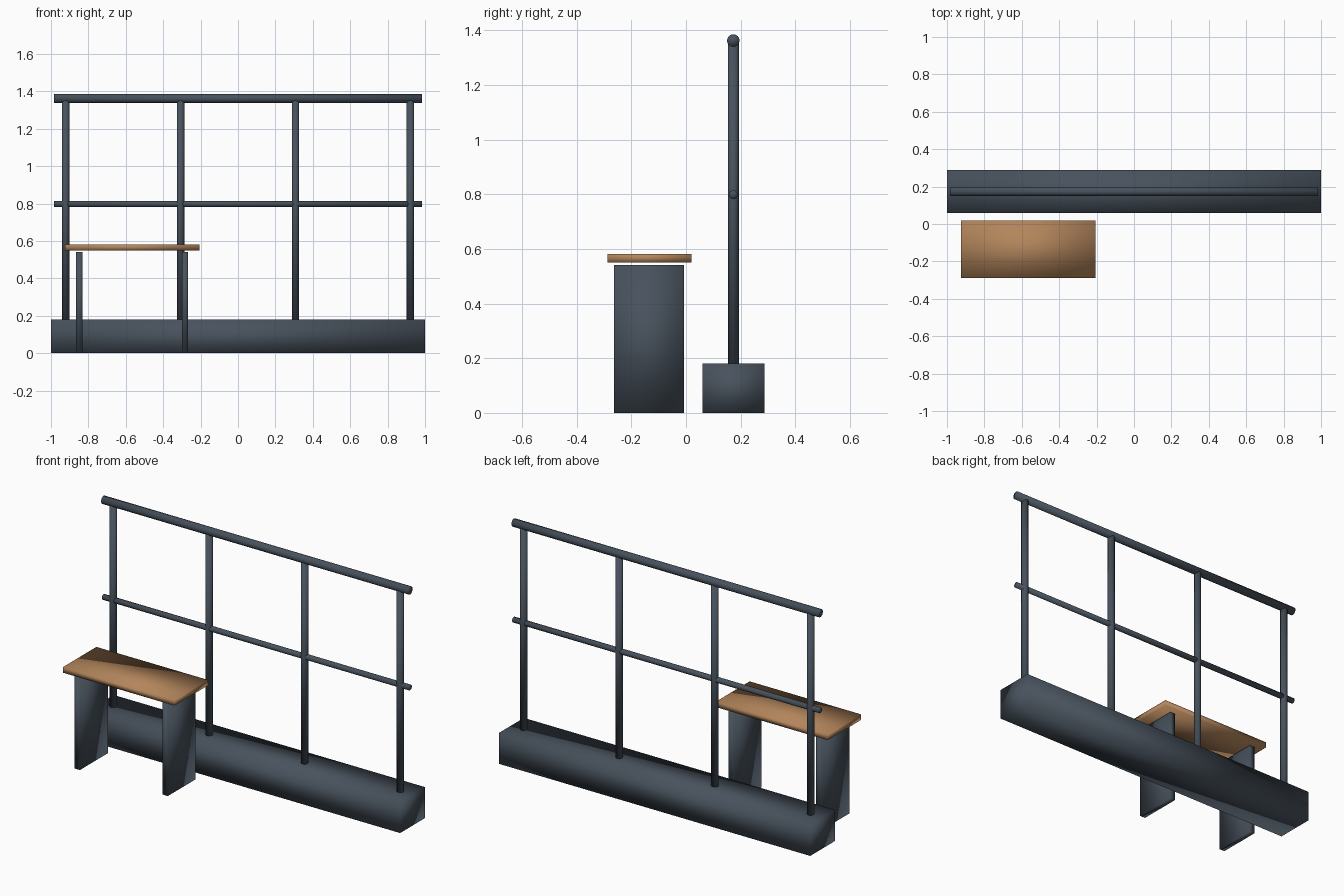
import bpy
import math

cube = bpy.data.objects.get("Cube")
if cube:
    bpy.data.objects.remove(cube, do_unlink=True)


def material(name, colour):
    m = bpy.data.materials.new(name)
    m.use_nodes = True
    m.diffuse_color = colour
    bsdf = next(n for n in m.node_tree.nodes if n.type == 'BSDF_PRINCIPLED')
    bsdf.inputs["Base Color"].default_value = colour
    return m


steel = material("dark_steel", (0.065, 0.085, 0.11, 1))
wood = material("warm_wood", (0.45, 0.235, 0.105, 1))


def finish(name, mat):
    # Soft shading runs over every edge, boxes included
    ob = bpy.context.object
    ob.name = name
    ob.data.materials.append(mat)
    bpy.ops.object.shade_smooth()
    return ob


def box(name, low, high, mat):
    centre = [(a + b) / 2 for a, b in zip(low, high)]
    bpy.ops.mesh.primitive_cube_add(size=1, location=centre)
    ob = bpy.context.object
    ob.scale = [b - a for a, b in zip(low, high)]
    bpy.ops.object.transform_apply(location=False, rotation=False, scale=True)
    return finish(name, mat)


def tube(name, centre, radius, length, along_x=False):
    turn = (0, math.pi / 2, 0) if along_x else (0, 0, 0)
    bpy.ops.mesh.primitive_cylinder_add(vertices=16, radius=radius, depth=length,
                                        location=centre, rotation=turn)
    return finish(name, steel)


# Railing on its plinth
RAIL_Y = 0.173
BASE_TOP = 0.18
TOP_RAIL_Z = 1.362
box("base_plinth", (-1, 0.06, 0), (1, 0.288, BASE_TOP), steel)
tube("top_rail", (0, RAIL_Y, TOP_RAIL_Z), 0.023, 1.97, True)
tube("middle_rail", (0, RAIL_Y, 0.798), 0.016, 1.97, True)
for i in range(4):
    x = -0.922 + i * 0.6147
    tube(f"post_{i + 1}", (x, RAIL_Y, (BASE_TOP + TOP_RAIL_Z) / 2),
         0.02, TOP_RAIL_Z - BASE_TOP)

# Bench with two slab legs
box("bench_seat", (-0.924, -0.288, 0.55), (-0.207, 0.02, 0.582), wood)
for side, x in (("right", -0.848), ("left", -0.283)):
    box(f"bench_leg_{side}", (x - 0.017, -0.264, 0), (x + 0.017, -0.008, 0.541), steel)
